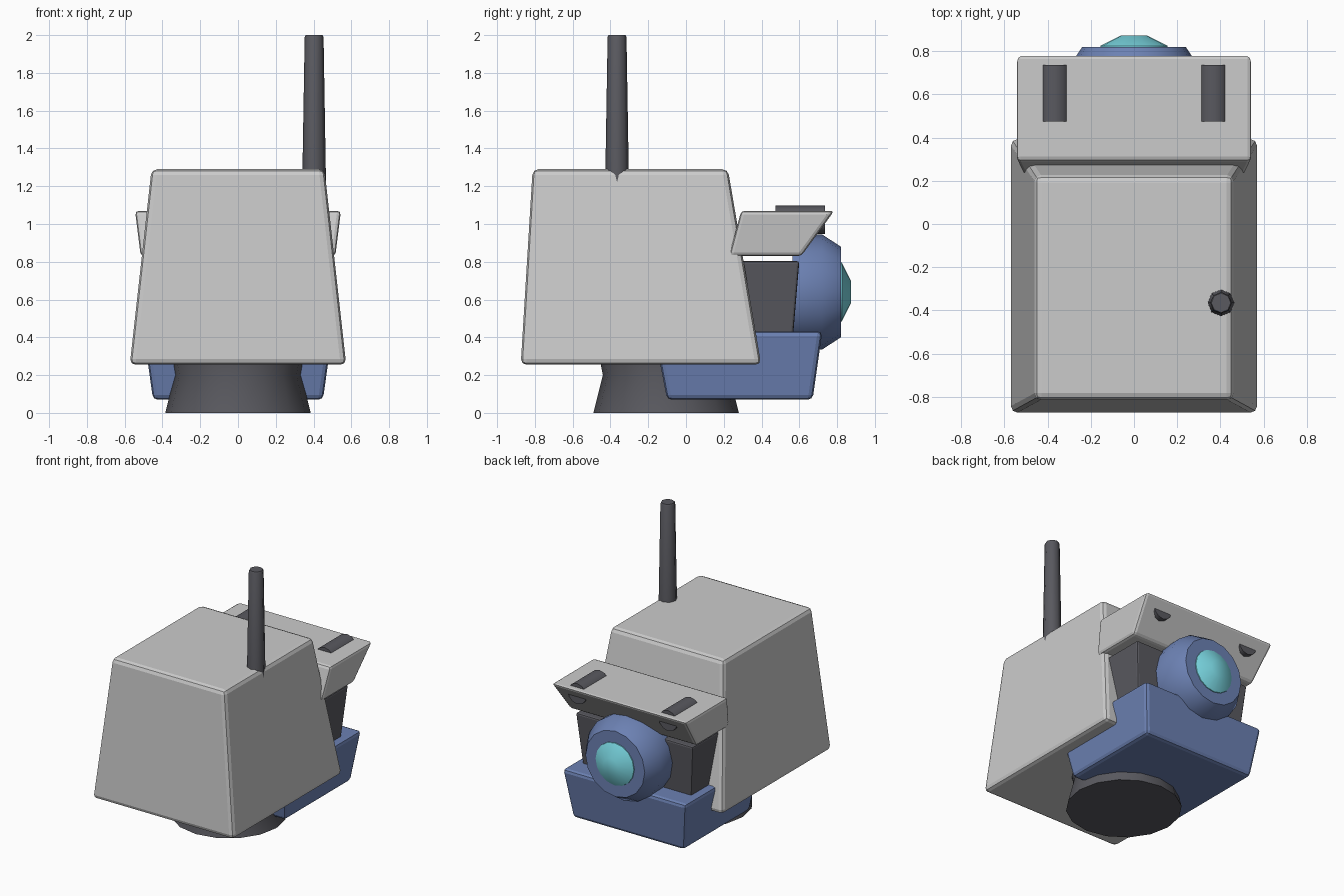
import bpy, bmesh, math
from mathutils import Matrix, Vector

if "Cube" in bpy.data.objects:
    bpy.data.objects.remove(bpy.data.objects["Cube"])


def material(name, rgb):
    m = bpy.data.materials.new(name)
    m.diffuse_color = (*rgb, 1)
    m.use_nodes = True
    m.node_tree.nodes["Principled BSDF"].inputs["Base Color"].default_value = m.diffuse_color
    return m


DARK = material("dark_grey", (0.10, 0.10, 0.115))
BLUE = material("blue", (0.15, 0.22, 0.45))
CYAN = material("cyan", (0.20, 0.70, 0.78))


def finish(name, bm, mat, bevel=0):
    bmesh.ops.recalc_face_normals(bm, faces=bm.faces)
    me = bpy.data.meshes.new(name)
    bm.to_mesh(me)
    bm.free()
    ob = bpy.data.objects.new(name, me)
    bpy.context.collection.objects.link(ob)
    if mat:
        me.materials.append(mat)
    if bevel:
        mod = ob.modifiers.new("bevel", 'BEVEL')
        mod.width, mod.segments = bevel, 2
    else:
        bpy.ops.object.select_all(action='DESELECT')
        ob.select_set(True)
        bpy.context.view_layer.objects.active = ob
        bpy.ops.object.shade_smooth_by_angle(angle=math.radians(50))
    return ob


def tapered_box(name, bottom, top, mat=None, bevel=0.03):
    """bottom and top are (half width, y back, y front, z)."""
    bm = bmesh.new()
    rings = []
    for w, y0, y1, z in (bottom, top):
        rings.append([bm.verts.new((x, y, z))
                      for x, y in ((-w, y0), (w, y0), (w, y1), (-w, y1))])
    for r in rings:
        bm.faces.new(r)
    for i in range(4):
        j = (i + 1) % 4
        bm.faces.new((rings[0][i], rings[0][j], rings[1][j], rings[1][i]))
    return finish(name, bm, mat, bevel)


def lathe(name, profile, centre, mat, sides, along_y=False):
    """profile is a list of (radius, height) along z, or along y."""
    bm = bmesh.new()
    rings = [[bm.verts.new((r * math.cos(math.tau * i / sides),
                            r * math.sin(math.tau * i / sides), h))
              for i in range(sides)] for r, h in profile]
    for a, b in zip(rings, rings[1:]):
        for i in range(sides):
            j = (i + 1) % sides
            bm.faces.new((a[i], a[j], b[j], b[i]))
    bm.faces.new(rings[0])
    bm.faces.new(rings[-1])
    turn = Matrix.Rotation(-math.pi / 2 if along_y else 0, 4, 'X')
    bm.transform(Matrix.Translation(Vector(centre)) @ turn)
    return finish(name, bm, mat)


# Main housing
tapered_box("head_housing", (0.573, -0.875, 0.398, 0.255), (0.458, -0.812, 0.222, 1.29))

# Brow visor overhanging the eye
tapered_box("brow_visor", (0.515, 0.228, 0.61, 0.83), (0.545, 0.292, 0.785, 1.07), None, 0.02)

# Dark face block and blue jaw
tapered_box("face_block", (0.44, 0.15, 0.568, 0.42), (0.475, 0.15, 0.60, 0.803), DARK, 0.012)
tapered_box("jaw", (0.45, -0.10, 0.67, 0.07), (0.50, -0.17, 0.722, 0.432), BLUE, 0.025)

# Waisted neck
lathe("neck", [(0.385, 0), (0.335, 0.2), (0.365, 0.35)], (0, -0.105, 0), DARK, 16)

# Eye housing and lens
lathe("eye_housing", [(0.30, 0.565), (0.305, 0.72), (0.24, 0.82)], (0, 0, 0.64), BLUE, 16, True)
lathe("eye_lens", [(0.16, 0.80), (0.155, 0.825), (0.06, 0.873)], (0, 0, 0.64), CYAN, 16, True)

# Pair of brow tubes
for side, x in (("left", -0.368), ("right", 0.368)):
    lathe("brow_tube_" + side, [(0.075, 0.475), (0.075, 0.735)], (x, 0, 1.022), DARK, 12, True)

# Antenna
lathe("antenna", [(0.064, 1.15), (0.05, 1.99), (0.045, 2.0)], (0.403, -0.365, 0), DARK, 8)
